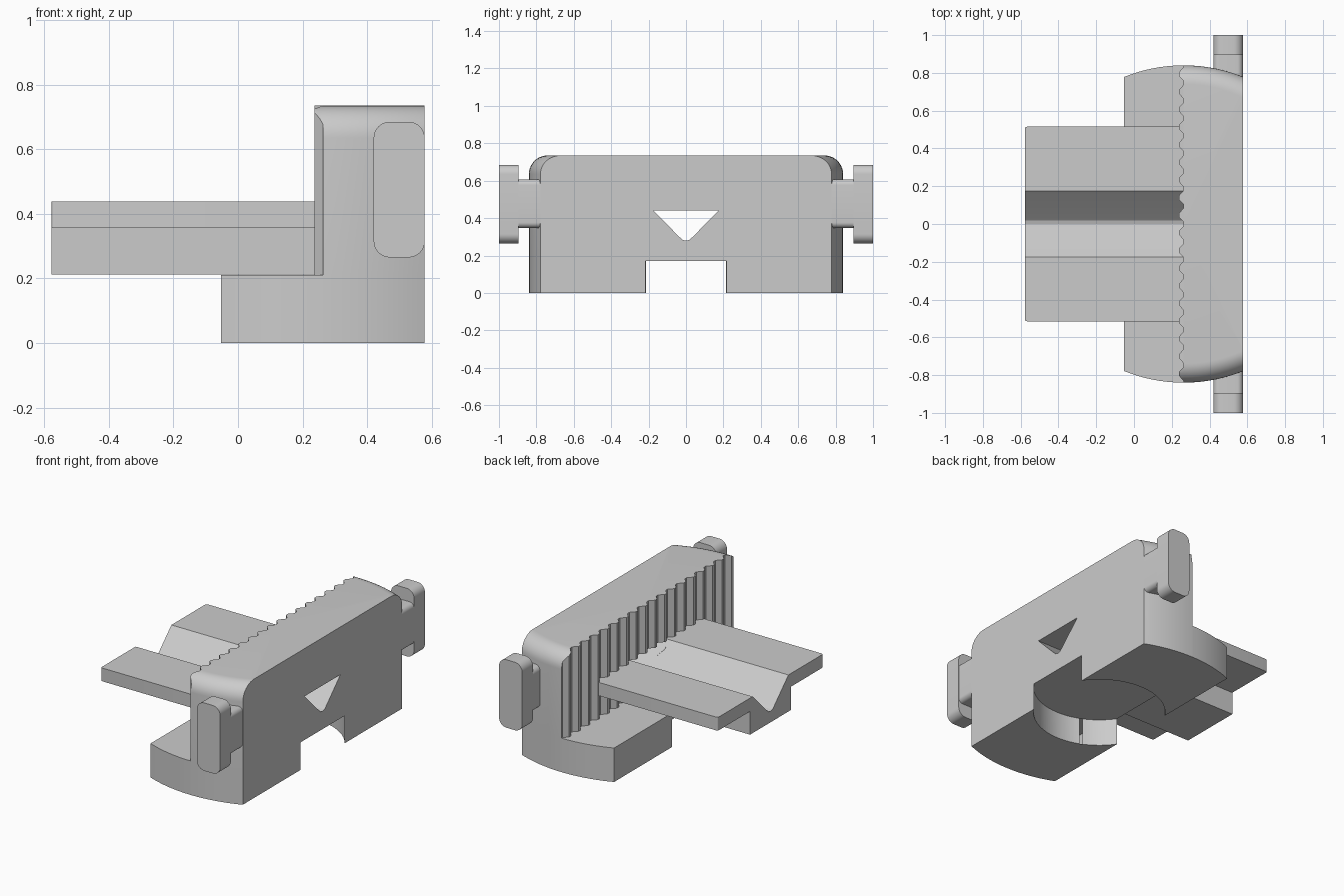
import bpy, bmesh
from math import sin, cos, pi, radians
from mathutils import Vector

if "Cube" in bpy.data.objects:
    bpy.data.objects.remove(bpy.data.objects["Cube"], do_unlink=True)

GREY = (0.6, 0.6, 0.6, 1)
grey = bpy.data.materials.new("plain grey")
grey.use_nodes = True
grey.diffuse_color = GREY
grey.node_tree.nodes["Principled BSDF"].inputs["Base Color"].default_value = GREY

AXIS = 0.263     # x of the round body's vertical axis
FACE = 0.578     # x of the flat face
RADIUS = 0.84
HEIGHT = 0.735


def add_object(name, bm):
    bmesh.ops.recalc_face_normals(bm, faces=bm.faces[:])
    mesh = bpy.data.meshes.new(name)
    bm.to_mesh(mesh)
    bm.free()
    mesh.materials.append(grey)
    obj = bpy.data.objects.new(name, mesh)
    bpy.context.collection.objects.link(obj)
    return obj


def prism(name, outline, axis, start, end):
    """Extrude a 2D outline along the given axis (0 = x, 1 = y, 2 = z)."""
    bm = bmesh.new()
    verts = []
    for a, b in outline:
        co = [a, b]
        co.insert(axis, start)
        verts.append(bm.verts.new(co))
    face = bm.faces.new(verts)
    moved = bmesh.ops.extrude_face_region(bm, geom=[face])["geom"]
    offset = Vector((0, 0, 0))
    offset[axis] = end - start
    bmesh.ops.translate(bm, vec=offset,
                        verts=[v for v in moved if isinstance(v, bmesh.types.BMVert)])
    return add_object(name, bm)


def lathe(name, profile, steps=128):
    """Revolve a (radius, z) profile around the body axis."""
    bm = bmesh.new()
    verts = [bm.verts.new((AXIS + r, 0, z)) for r, z in profile]
    edges = [bm.edges.new(pair) for pair in zip(verts, verts[1:])]
    bmesh.ops.spin(bm, geom=verts + edges, cent=(AXIS, 0, 0), axis=(0, 0, 1),
                   angle=2 * pi, steps=steps, use_duplicate=False)
    bmesh.ops.remove_doubles(bm, verts=bm.verts[:], dist=0.0001)
    return add_object(name, bm)


def rectangle(x0, x1, y0, y1):
    return [(x0, y0), (x1, y0), (x1, y1), (x0, y1)]


def rounded_rectangle(x0, x1, y0, y1, r, steps=8):
    corners = [(x1 - r, y1 - r), (x0 + r, y1 - r), (x0 + r, y0 + r), (x1 - r, y0 + r)]
    return [(cx + r * cos(pi / 2 * (q + i / steps)), cy + r * sin(pi / 2 * (q + i / steps)))
            for q, (cx, cy) in enumerate(corners) for i in range(steps + 1)]


def combine(target, tool, operation):
    """Apply a boolean and discard the tool."""
    tool.hide_render = True
    mod = target.modifiers.new("cut", 'BOOLEAN')
    mod.object, mod.operation, mod.solver = tool, operation, 'EXACT'
    bpy.context.view_layer.update()
    graph = bpy.context.evaluated_depsgraph_get()
    result = bpy.data.meshes.new_from_object(target.evaluated_get(graph))
    target.modifiers.clear()
    target.data = result
    bpy.data.objects.remove(tool, do_unlink=True)


# Upright wall: round body with a rolled top edge, cut by a ribbed outline
ROLL = 0.1
roll = [(RADIUS - ROLL + ROLL * cos(pi / 2 * i / 10), HEIGHT - ROLL + ROLL * sin(pi / 2 * i / 10))
        for i in range(11)]
body = lathe("body", [(0, 0), (RADIUS, 0)] + roll + [(0, HEIGHT)])
pitch = RADIUS / 9
ribs = [(AXIS, -1)]
for k in range(-9, 9):
    ribs += [(AXIS, (k + 0.1) * pitch), (0.237, (k + 0.4) * pitch),
             (0.237, (k + 0.6) * pitch), (AXIS, (k + 0.9) * pitch)]
ribs += [(AXIS, 1), (FACE, 1), (FACE, -1)]
combine(body, prism("rib_cutter", ribs, 2, -0.1, 1), 'INTERSECT')

# Low foot, sharing the round plan
foot = lathe("foot", [(0, 0), (RADIUS, 0), (RADIUS, 0.21), (0, 0.21)])
combine(foot, prism("foot_cutter", rectangle(-0.053, FACE, -1, 1), 2, -0.1, 1), 'INTERSECT')
combine(body, foot, 'UNION')

# Round recess underneath and the vee opening through the wall
combine(body, lathe("recess_cutter", [(0, -0.1), (0.382, -0.1), (0.382, 0.17), (0, 0.17)]),
        'DIFFERENCE')
vee = [(-0.175, 0.44), (-0.034, 0.298), (-0.018, 0.284), (0, 0.279)]
vee += [(-y, z) for y, z in reversed(vee[:-1])]
combine(body, prism("vee_cutter", vee, 0, -0.2, 1), 'DIFFERENCE')

# Tray with a vee channel and a keel beneath
TOP, WING, KEEL = 0.438, 0.356, 0.212
half = [(0.515, TOP), (0.515, WING), (0.2, WING), (0.2, KEEL)]
channel = [(y, min(z, TOP)) for y, z in vee]
tray_outline = channel + half + [(-y, z) for y, z in reversed(half)]
tray = prism("tray", tray_outline, 0, -0.578, AXIS + 0.002)
bm = bmesh.new()
bm.from_mesh(tray.data)
corners = [e for e in bm.edges
           if all(v.co.x < -0.5 and abs(v.co.y) > 0.5 for v in e.verts)
           and abs(e.verts[0].co.z - e.verts[1].co.z) > 0.01]
bmesh.ops.bevel(bm, geom=corners, offset=0.012, segments=3, profile=0.5, affect='EDGES')
bm.to_mesh(tray.data)
bm.free()

# Side lugs: a stem and an end plate on each side
parts = [body, tray]
for side, word in ((1, "back"), (-1, "front")):
    parts.append(prism(word + "_lug_stem", rounded_rectangle(0.42, FACE - 0.001, 0.347, 0.607, 0.03),
                       1, side * 0.7, side * 0.9))
    parts.append(prism(word + "_lug_plate", rounded_rectangle(0.42, FACE, 0.265, 0.685, 0.05),
                       1, side * 0.895, side))

# Smooth curved faces, crisp edges
bpy.context.view_layer.update()
bpy.ops.object.select_all(action='DESELECT')
for part in parts:
    part.select_set(True)
bpy.context.view_layer.objects.active = body
bpy.ops.object.shade_smooth_by_angle(angle=radians(25))
